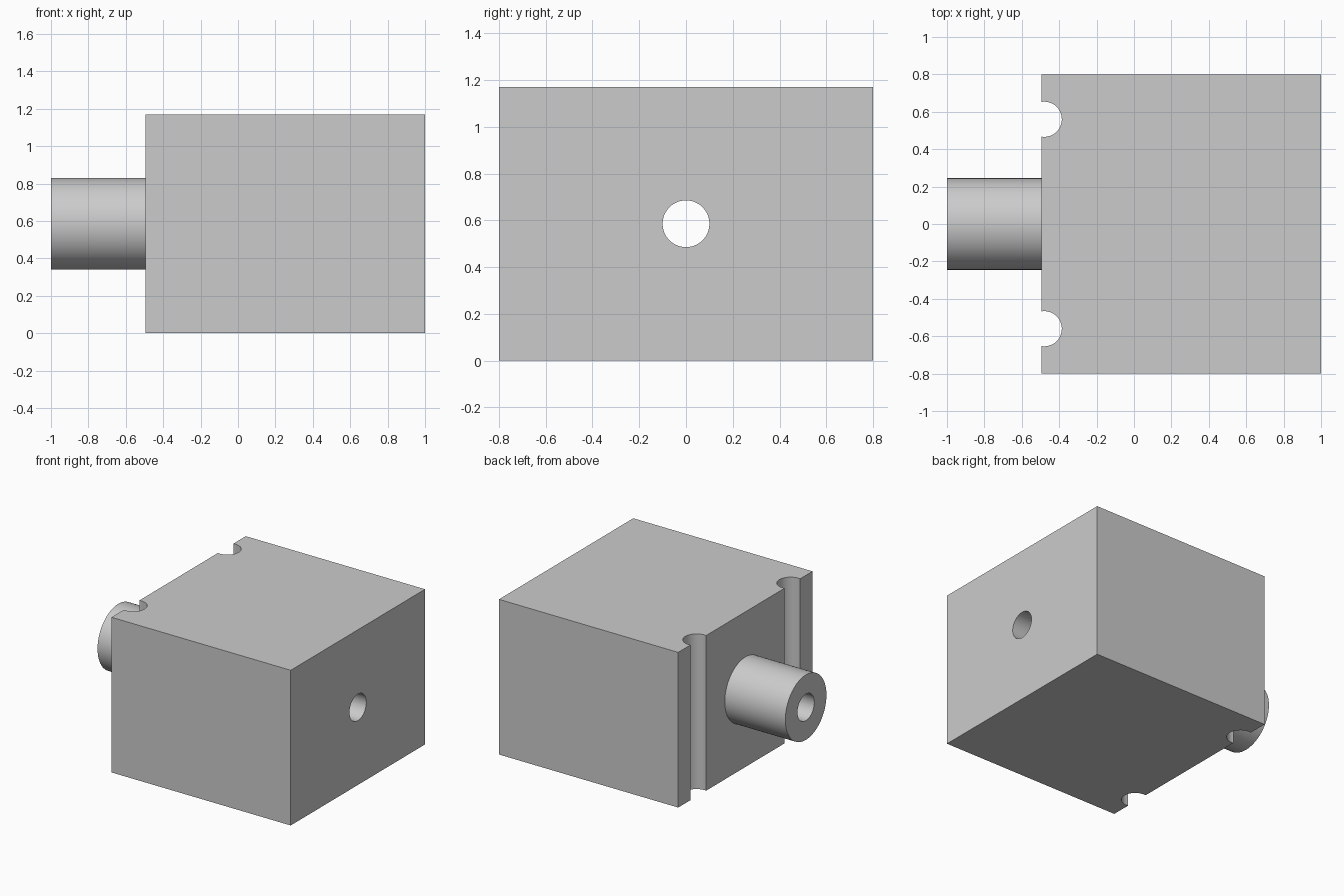
import bpy
import bmesh
from math import pi, cos, sin, asin, radians
from mathutils import Matrix

cube = bpy.data.objects.get("Cube")
if cube:
    bpy.data.objects.remove(cube, do_unlink=True)

# Main dimensions
X_BACK, X_FACE, X_END = -1.0, -0.495, 1.0
HALF_Y, HEIGHT = 0.8, 1.17
AXIS_Z = HEIGHT / 2
SHAFT_R, BORE_R = 0.245, 0.1
GROOVE_X, GROOVE_Y, GROOVE_R = -0.48, 0.56, 0.094

grey = bpy.data.materials.new("plain grey")
grey.use_nodes = True
grey.diffuse_color = (0.6, 0.6, 0.6, 1)
grey.node_tree.nodes["Principled BSDF"].inputs["Base Color"].default_value = (0.6, 0.6, 0.6, 1)


def add_object(name, bm):
    bmesh.ops.recalc_face_normals(bm, faces=bm.faces[:])
    mesh = bpy.data.meshes.new(name)
    bm.to_mesh(mesh)
    bm.free()
    mesh.materials.append(grey)
    obj = bpy.data.objects.new(name, mesh)
    bpy.context.collection.objects.link(obj)
    return obj


def cylinder_x(name, radius, x0, x1):
    """Cylinder along x on the bore axis."""
    bm = bmesh.new()
    place = Matrix.Translation(((x0 + x1) / 2, 0, AXIS_Z)) @ Matrix.Rotation(pi / 2, 4, "Y")
    bmesh.ops.create_cone(bm, cap_ends=True, segments=96, radius1=radius,
                          radius2=radius, depth=x1 - x0, matrix=place)
    return add_object(name, bm)


def groove(side, steps=32):
    """Arc of a round groove open to the shaft face, in rising y."""
    limit = pi / 2 + asin((GROOVE_X - X_FACE) / GROOVE_R)
    angles = [-limit + 2 * limit * i / steps for i in range(steps + 1)]
    return [(GROOVE_X + GROOVE_R * cos(a), side * GROOVE_Y + GROOVE_R * sin(a)) for a in angles]


def apply_boolean(target, tool, operation):
    mod = target.modifiers.new(operation.lower(), "BOOLEAN")
    mod.operation, mod.object, mod.solver = operation, tool, "EXACT"
    bpy.context.view_layer.objects.active = target
    bpy.ops.object.modifier_apply(modifier=mod.name)
    bpy.data.objects.remove(tool, do_unlink=True)


# Block: plan outline with two vertical grooves, extruded upwards
outline = [(X_FACE, -HALF_Y)] + groove(-1) + groove(1)
outline += [(X_FACE, HALF_Y), (X_END, HALF_Y), (X_END, -HALF_Y)]
bm = bmesh.new()
base = bm.faces.new([bm.verts.new((x, y, 0)) for x, y in outline])
top = bmesh.ops.extrude_face_region(bm, geom=[base], use_keep_orig=True)["geom"]
bmesh.ops.translate(bm, vec=(0, 0, HEIGHT),
                    verts=[v for v in top if isinstance(v, bmesh.types.BMVert)])
block = add_object("block_with_shaft", bm)

# Shaft joined to the block, then a bore straight through both
apply_boolean(block, cylinder_x("shaft", SHAFT_R, X_BACK, X_FACE + 0.2), "UNION")
apply_boolean(block, cylinder_x("bore_cutter", BORE_R, X_BACK - 0.2, X_END + 0.2), "DIFFERENCE")

# Smooth round walls, sharp edges
bpy.ops.object.select_all(action="DESELECT")
block.select_set(True)
bpy.context.view_layer.objects.active = block
bpy.ops.object.shade_smooth_by_angle(angle=radians(30))
